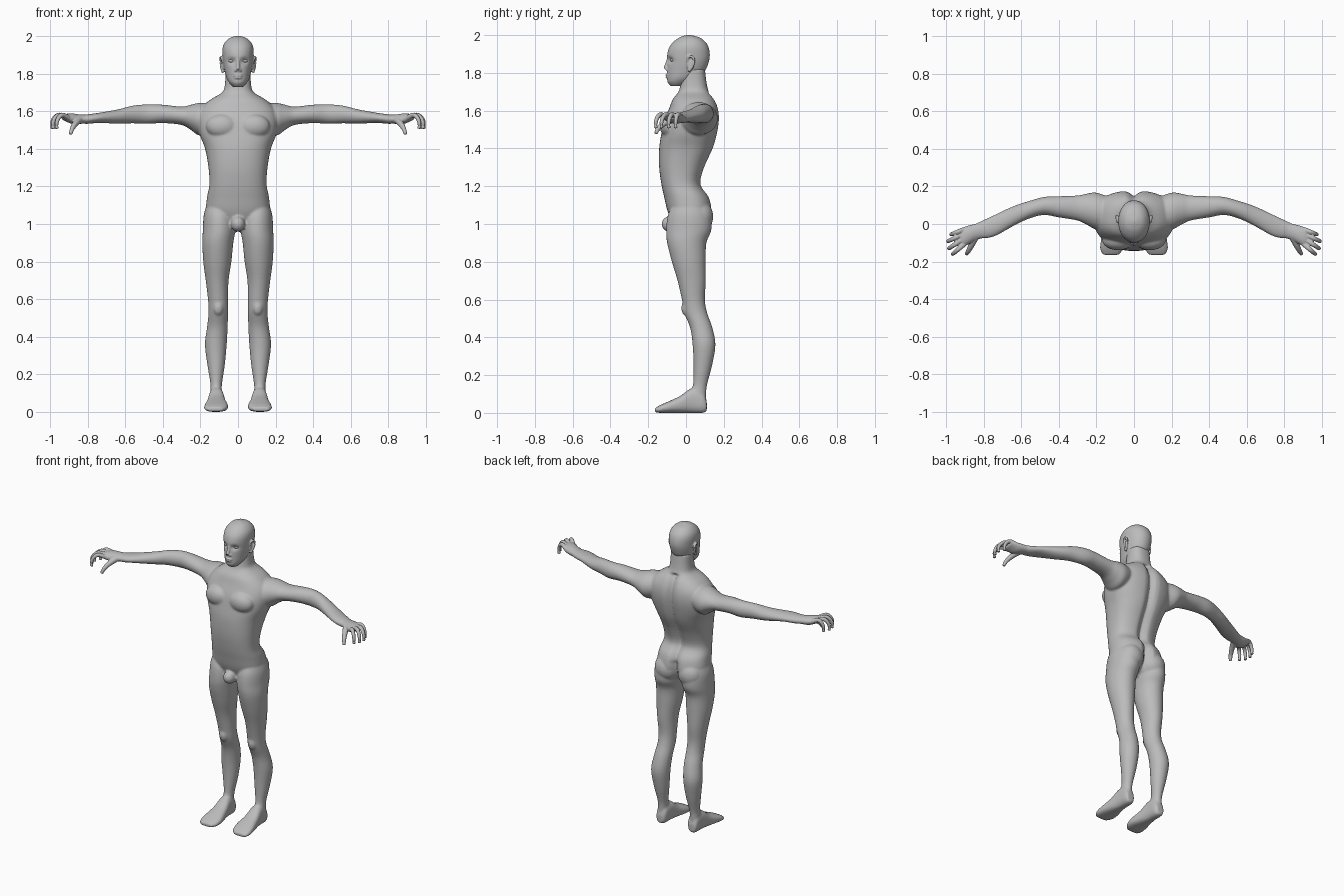
import bpy
import bmesh
import math
from mathutils import Vector, Matrix

cube = bpy.data.objects.get("Cube")
if cube:
    bpy.data.objects.remove(cube, do_unlink=True)

grey = bpy.data.materials.new("plain_grey")
grey.use_nodes = True
grey.diffuse_color = (0.5, 0.5, 0.5, 1)
grey.node_tree.nodes["Principled BSDF"].inputs["Base Color"].default_value = grey.diffuse_color


def dense(rows, steps=4):
    """Smooth spline through the section rows."""
    rows = [Vector(r) for r in rows]
    last = len(rows) - 1
    for i in range(last):
        p, q = rows[i], rows[i + 1]
        m0 = (q - rows[max(i - 1, 0)]) / 2
        m1 = (rows[min(i + 2, last)] - p) / 2
        for k in range(steps):
            t = k / steps
            h = t * t * (3 - 2 * t)
            yield p * (1 - h) + q * h + m0 * t * (1 - t) ** 2 - m1 * t * t * (1 - t)
    yield rows[-1]


def skin(bm, rings):
    """Join rings of points into a closed tube."""
    rings = [[bm.verts.new(p) for p in ring] for ring in rings]
    n = len(rings[0])
    for low, high in zip(rings, rings[1:]):
        for i in range(n):
            j = (i + 1) % n
            bm.faces.new((low[i], low[j], high[j], high[i]))
    bm.faces.new(rings[0])
    bm.faces.new(rings[-1])


def loft(bm, rows, axis, side=1, power=2, n=32, shape=None):
    """Rows give the position on the axis and the extents on the other two."""
    rings = []
    for t, a0, a1, b0, b1 in dense(rows):
        ring = []
        for i in range(n):
            c, s = math.cos(math.tau * i / n), math.sin(math.tau * i / n)
            c = math.copysign(abs(c) ** (2 / power), c)
            s = math.copysign(abs(s) ** (2 / power), s)
            a = (a0 + a1 + (a1 - a0) * c) / 2
            b = (b0 + b1 + (b1 - b0) * s) / 2
            co = Vector({"x": (t, a, b), "y": (a, t, b), "z": (a, b, t)}[axis])
            if shape:
                shape(co)
            co.x *= side
            ring.append(co)
        rings.append(ring)
    skin(bm, rings)


def both(rows):
    """Expand half-width rows to symmetric extents."""
    return [(z, -w, w, front, back) for z, w, front, back in rows]


def tube(bm, points, r0, r1, side=1, n=12):
    """Tapered round tube along a smooth path."""
    path = list(dense(points))
    rings = []
    for i, p in enumerate(path):
        way = path[min(i + 1, len(path) - 1)] - path[max(i - 1, 0)]
        turn = way.to_track_quat("Z", "Y")
        r = r0 + (r1 - r0) * i / (len(path) - 1)
        ring = []
        for k in range(n):
            a = math.tau * k / n
            co = p + turn @ Vector((math.cos(a) * r, math.sin(a) * r, 0))
            ring.append(Vector((co.x * side, co.y, co.z)))
        rings.append(ring)
    skin(bm, rings)


def ball(bm, centre, radii, side=1):
    place = Matrix.Translation((centre[0] * side, centre[1], centre[2]))
    bmesh.ops.create_icosphere(bm, subdivisions=3, radius=1,
                               matrix=place @ Matrix.Diagonal((*radii, 1)))


def finish(bm, name, voxel, rounds):
    """Fuse the overlapping pieces into one smooth surface."""
    bmesh.ops.recalc_face_normals(bm, faces=bm.faces)
    mesh = bpy.data.meshes.new(name)
    bm.to_mesh(mesh)
    bm.free()
    obj = bpy.data.objects.new(name, mesh)
    bpy.context.collection.objects.link(obj)
    if voxel:
        fuse = obj.modifiers.new("fuse", "REMESH")
        fuse.mode = "VOXEL"
        fuse.voxel_size = voxel
        soften = obj.modifiers.new("soften", "SMOOTH")
        soften.factor = 0.5
        soften.iterations = rounds
        graph = bpy.context.evaluated_depsgraph_get()
        fused = bpy.data.meshes.new_from_object(obj.evaluated_get(graph))
        obj.modifiers.clear()
        obj.data = fused
    obj.data.materials.clear()
    obj.data.materials.append(grey)
    obj.data.shade_smooth()


def spine_groove(co):
    if co.y > 0 and co.z < 1.7:
        depth = 0.045 if co.z < 1.12 else 0.03
        co.y -= depth * min(co.y / 0.08, 1) * math.exp(-(co.x / 0.025) ** 2)


def eye_sockets(co):
    if co.y < 0:
        co.y += 0.016 * math.exp(-((abs(co.x) - 0.034) / 0.02) ** 2
                                 - ((co.z - 1.868) / 0.015) ** 2)


# Torso and neck
body = bmesh.new()
loft(body, both([
    (.96, .04, -.03, .06), (.99, .10, -.06, .11), (1.06, .165, -.095, .138),
    (1.14, .165, -.115, .125), (1.21, .152, -.13, .08), (1.3, .157, -.142, .10),
    (1.4, .175, -.142, .145), (1.48, .205, -.13, .167), (1.55, .215, -.115, .177),
    (1.61, .2, -.09, .172), (1.66, .15, -.07, .152), (1.7, .085, -.04, .122),
    (1.74, .07, -.03, .11), (1.82, .066, -.02, .1)]),
    "z", power=2.4, n=64, shape=spine_groove)
ball(body, (0, -.085, 1), (.038, .045, .042))

for side in (1, -1):
    # Chest, buttock and kneecap
    ball(body, (.085, -.085, 1.52), (.085, .055, .065), side)
    ball(body, (.085, .068, 1.04), (.082, .077, .085), side)
    ball(body, (.105, .005, .555), (.03, .03, .045), side)
    # Leg
    loft(body, [
        (1.12, .06, .16, -.06, .09), (1.05, .02, .182, -.095, .13),
        (.97, .014, .187, -.105, .135), (.9, .025, .19, -.10, .108),
        (.8, .035, .185, -.075, .105), (.7, .05, .172, -.045, .105),
        (.6, .053, .16, -.022, .1), (.53, .053, .157, -.01, .112),
        (.45, .055, .165, .022, .14), (.36, .06, .176, .035, .156),
        (.25, .07, .163, .04, .138), (.15, .085, .147, .037, .112),
        (.1, .086, .148, .02, .107), (.03, .09, .15, .03, .105)], "z", side)
    # Foot
    loft(body, [
        (.11, .095, .14, .01, .06), (.09, .08, .15, 0, .11),
        (.03, .075, .155, 0, .13), (-.03, .065, .165, 0, .09),
        (-.09, .053, .177, 0, .062), (-.135, .058, .18, 0, .042),
        (-.165, .08, .165, .003, .025)], "y", side, power=2.5)
    # Arm
    loft(body, [
        (.12, -.03, .14, 1.5, 1.64), (.2, -.03, .167, 1.47, 1.645),
        (.25, -.005, .162, 1.5, 1.635), (.3, .018, .152, 1.527, 1.625),
        (.4, .035, .148, 1.537, 1.635), (.48, .048, .144, 1.533, 1.637),
        (.56, .028, .122, 1.536, 1.63), (.64, -.01, .096, 1.534, 1.61),
        (.74, -.065, .05, 1.538, 1.592), (.8, -.077, .022, 1.533, 1.584),
        (.84, -.078, .003, 1.535, 1.58)], "x", side)
finish(body, "body", 0.006, 8)

# Head with face
head = bmesh.new()
loft(head, both([
    (1.73, .025, -.08, -.02), (1.75, .045, -.097, .02), (1.775, .06, -.1, .06),
    (1.81, .07, -.1, .1), (1.85, .078, -.098, .118), (1.89, .082, -.1, .126),
    (1.93, .083, -.091, .121), (1.96, .074, -.071, .106), (1.985, .052, -.04, .077),
    (1.997, .025, -.01, .04), (2.001, .005, .01, .02)]),
    "z", power=2.1, n=64, shape=eye_sockets)
tube(head, [(0, -.09, 1.885), (0, -.1, 1.85), (0, -.11, 1.822)], .008, .011)
for z, width in ((1.79, .025), (1.778, .021)):
    ball(head, (0, -.097, z), (width, .012, .006))
for side in (1, -1):
    ball(head, (.011, -.099, 1.818), (.009, .01, .008), side)
    # Ear
    ball(head, (.08, .022, 1.845), (.007, .018, .034), side)
    tube(head, [(.08, .008, 1.86), (.088, .012, 1.883), (.092, .03, 1.887),
                (.092, .042, 1.868), (.088, .034, 1.835), (.08, .014, 1.808)],
         .006, .008, side)
finish(head, "head", 0.004, 3)

for side, label in ((1, "left"), (-1, "right")):
    eye = bmesh.new()
    ball(eye, (.034, -.069, 1.868), (.018, .014, .009), side)
    finish(eye, label + "_eye", 0, 0)

    # Hand with curled fingers and thumb
    hand = bmesh.new()
    loft(hand, [
        (.8, -.074, .018, 1.536, 1.581), (.84, -.085, .002, 1.533, 1.583),
        (.88, -.108, -.008, 1.532, 1.588), (.91, -.12, -.018, 1.543, 1.587),
        (.935, -.112, -.035, 1.555, 1.578)], "x", side)
    bases = [(.905, -.03), (.915, -.056), (.915, -.083), (.905, -.108)]
    tips = [(.973, -.055), (.99, -.092), (.985, -.13), (.965, -.16)]
    for (bx, by), (tx, ty) in zip(bases, tips):
        path = [(bx + (tx - bx) * f, by + (ty - by) * f, z)
                for f, z in ((0, 1.566), (.5, 1.58), (.85, 1.563), (1, 1.535), (.98, 1.507))]
        tube(hand, path, .014, .009, side)
    tube(hand, [(.845, -.07, 1.555), (.865, -.112, 1.535), (.882, -.145, 1.508),
                (.892, -.16, 1.478)], .02, .009, side)
    finish(hand, label + "_hand", 0.0035, 2)
